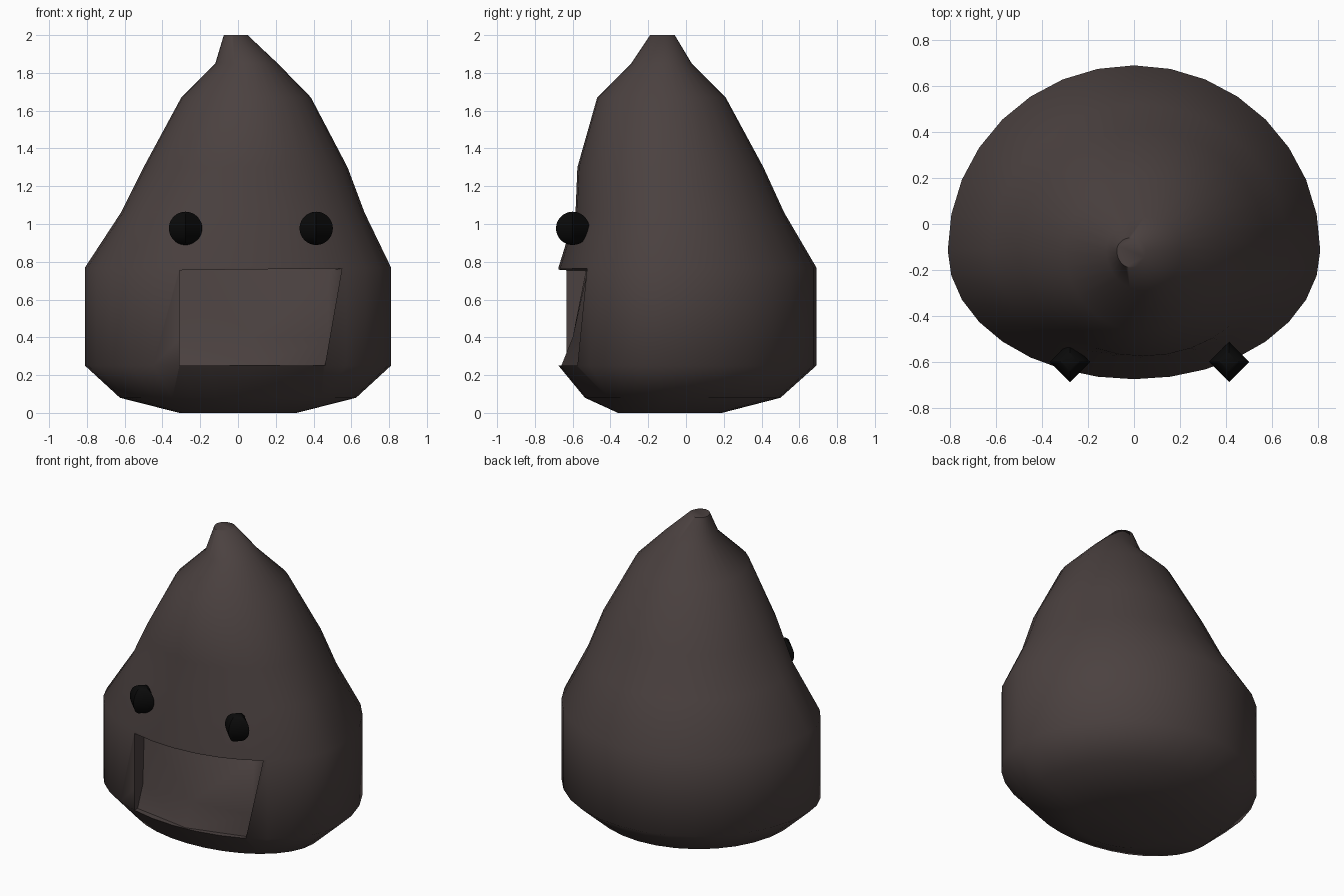
import bpy, bmesh
from math import sin, cos, pi, radians

if "Cube" in bpy.data.objects:
    bpy.data.objects.remove(bpy.data.objects["Cube"], do_unlink=True)


def material(name, rgb):
    m = bpy.data.materials.new(name)
    m.use_nodes = True
    m.diffuse_color = (*rgb, 1)
    bsdf = m.node_tree.nodes["Principled BSDF"]
    bsdf.inputs["Base Color"].default_value = (*rgb, 1)
    bsdf.inputs["Roughness"].default_value = 0.8
    return m


def make_object(name, bm, mat):
    bmesh.ops.recalc_face_normals(bm, faces=bm.faces)
    mesh = bpy.data.meshes.new(name)
    bm.to_mesh(mesh)
    bm.free()
    mesh.materials.append(mat)
    obj = bpy.data.objects.new(name, mesh)
    bpy.context.collection.objects.link(obj)
    return obj


def smooth(obj, angle):
    bpy.ops.object.select_all(action='DESELECT')
    obj.select_set(True)
    bpy.context.view_layer.objects.active = obj
    bpy.ops.object.shade_smooth_by_angle(angle=radians(angle))


brown = material("dark brown", (0.07, 0.053, 0.051))
black = material("black", (0.003, 0.003, 0.003))

# Body: lofted rings of z, centre x, half width, front y, back y
rings = [
    (0.00, 0.00, 0.31, -0.36, 0.19),
    (0.08, 0.00, 0.625, -0.535, 0.50),
    (0.25, 0.00, 0.81, -0.675, 0.69),
    (0.77, 0.00, 0.81, -0.675, 0.69),
    (1.06, 0.025, 0.645, -0.585, 0.52),
    (1.30, 0.04, 0.54, -0.575, 0.41),
    (1.67, 0.043, 0.343, -0.47, 0.21),
    (1.85, 0.045, 0.165, -0.29, 0.03),
    (2.00, -0.012, 0.063, -0.19, -0.06),
]
SIDES, MID_Y = 32, -0.115
bm = bmesh.new()
loops = []
for z, cx, rx, front, back in rings:
    loop = []
    for i in range(SIDES):
        a = 2 * pi * i / SIDES
        depth = back - MID_Y if sin(a) > 0 else MID_Y - front
        loop.append(bm.verts.new((cx + rx * cos(a), MID_Y + depth * sin(a), z)))
    loops.append(loop)
for low, high in zip(loops, loops[1:]):
    for i in range(SIDES):
        j = (i + 1) % SIDES
        bm.faces.new((low[i], low[j], high[j], high[i]))
bm.faces.new(loops[0])
bm.faces.new(loops[-1])
body = make_object("body", bm, brown)

# Mouth recess: back wall with a V-shaped lower edge and a slanted side
points = {
    "top_r": (-0.31, -0.53, 0.755), "top_l": (0.48, -0.522, 0.75),
    "rim_top": (0.55, -0.49, 0.765), "rim_low": (0.46, -0.55, 0.25),
    "side_l": (0.477, -0.535, 0.39), "side_r": (-0.31, -0.545, 0.39),
    "tip": (0.08, -0.66, 0.25), "low_r": (-0.31, -0.6, 0.25),
    "middle": (0.08, -0.6, 0.4),
}
back_faces = [
    "middle top_r top_l", "middle top_l side_l", "middle side_l tip",
    "middle tip side_r", "middle side_r top_r", "tip side_l rim_low",
    "tip low_r side_r", "top_l rim_top side_l", "rim_top rim_low side_l",
    "top_r rim_top top_l",
]
bm = bmesh.new()
v = {k: bm.verts.new(p) for k, p in points.items()}
for names in back_faces:
    bm.faces.new([v[n] for n in names.split()])
border = [v[n] for n in "top_r rim_top rim_low tip low_r side_r".split()]
outer = [bm.verts.new((p.co.x, -1, p.co.z)) for p in border]
for i in range(len(border)):
    j = (i + 1) % len(border)
    bm.faces.new((border[i], border[j], outer[j], outer[i]))
bm.faces.new(outer)
cutter = make_object("mouth_cutter", bm, brown)
cutter.hide_render = True

cut = body.modifiers.new("mouth", 'BOOLEAN')
cut.operation = 'DIFFERENCE'
cut.solver = 'EXACT'
cut.object = cutter
bpy.context.view_layer.objects.active = body
bpy.ops.object.modifier_apply(modifier=cut.name)
bpy.data.objects.remove(cutter, do_unlink=True)
smooth(body, 60)

# Eyes: four-sided balls
for name, x in (("right_eye", -0.278), ("left_eye", 0.414)):
    bm = bmesh.new()
    bmesh.ops.create_uvsphere(bm, u_segments=4, v_segments=24, radius=0.088)
    eye = make_object(name, bm, black)
    eye.location = (x, -0.6, 0.977)
    smooth(eye, 40)
